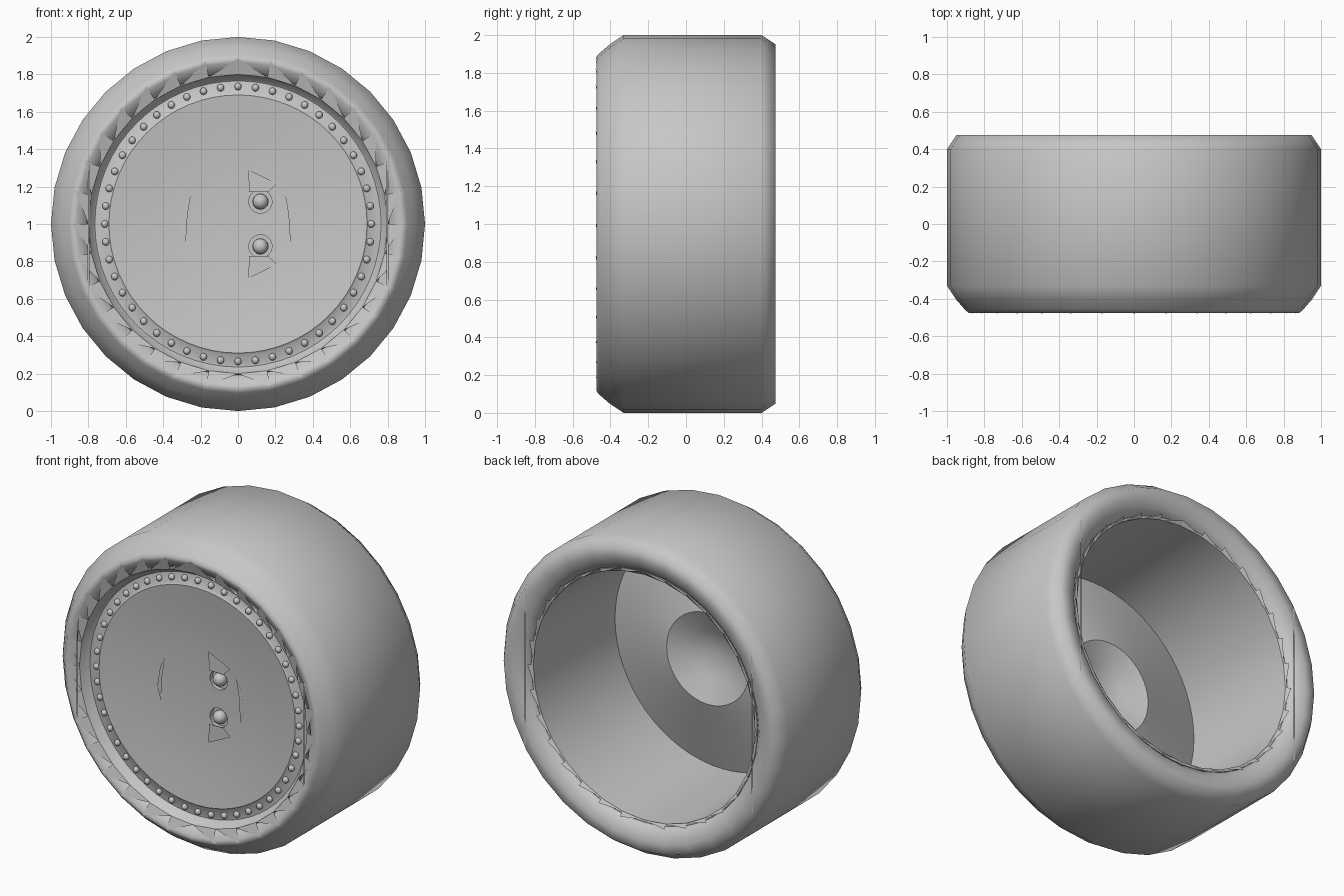
import bpy, bmesh, math
from mathutils import Vector, Matrix

if "Cube" in bpy.data.objects:
    bpy.data.objects.remove(bpy.data.objects["Cube"])

grey = bpy.data.materials.new("plain grey")
grey.use_nodes = True
grey.diffuse_color = (0.57, 0.57, 0.57, 1)
grey.node_tree.nodes["Principled BSDF"].inputs["Base Color"].default_value = (0.57, 0.57, 0.57, 1)

CENTRE = Vector((0, 0, 1))


def finish(name, bm, smooth=None):
    """Turn a bmesh into a named object with the grey material."""
    mesh = bpy.data.meshes.new(name)
    bm.to_mesh(mesh)
    bm.free()
    obj = bpy.data.objects.new(name, mesh)
    bpy.context.collection.objects.link(obj)
    mesh.materials.append(grey)
    if smooth:
        bpy.ops.object.select_all(action="DESELECT")
        obj.select_set(True)
        bpy.context.view_layer.objects.active = obj
        bpy.ops.object.shade_smooth_by_angle(angle=math.radians(smooth))
    return obj


def revolve(name, profile, sides, closed, smooth):
    """Spin a (radius, y) profile round the wheel axis."""
    bm = bmesh.new()
    verts = [bm.verts.new((0, y, 1 + r)) for r, y in profile]
    edges = [bm.edges.new(pair) for pair in zip(verts, verts[1:])]
    if closed:
        edges.append(bm.edges.new((verts[-1], verts[0])))
    bmesh.ops.spin(bm, geom=verts + edges, cent=CENTRE, axis=(0, 1, 0),
                   angle=math.tau, steps=sides)
    bmesh.ops.remove_doubles(bm, verts=bm.verts, dist=0.0005)
    bmesh.ops.recalc_face_normals(bm, faces=bm.faces)
    return finish(name, bm, smooth)


def polar(radius, angle, y):
    return Vector((radius * math.sin(angle), y, 1 + radius * math.cos(angle)))


def add_face(bm, points, y):
    """Single face turned to the front or back, whichever y lies on."""
    face = bm.faces.new([bm.verts.new(p) for p in points])
    face.normal_update()
    if face.normal.y * y < 0:
        face.normal_flip()


def saw_teeth(name, inner, outer, y_in, y_out):
    """Saw teeth along a lip, leaning down both sides from the top."""
    bm = bmesh.new()
    step = math.tau / 32
    for i in range(16):
        for side in (-1, 1):
            a, b = side * i * step, side * (i + 1) * step
            add_face(bm, (polar(inner, a, y_in), polar(outer, a, y_out),
                          polar(inner, b, y_in)), y_in)
    return finish(name, bm)


def plates(name, outlines, y):
    """Flat plates from (x, z) outlines, facing away from the centre."""
    bm = bmesh.new()
    for outline in outlines:
        add_face(bm, [(x, y, z) for x, z in outline], y)
    return finish(name, bm)


# Tyre
revolve("tyre", [
    (0.79, -0.38), (0.815, -0.435), (0.845, -0.459), (0.865, -0.469), (0.885, -0.475),
    (0.905, -0.457), (0.95, -0.405), (1.0, -0.33), (1.0, 0.40), (0.95, 0.475),
    (0.89, 0.475), (0.835, 0.455), (0.80, 0.42), (0.79, 0.37)],
    32, True, 70)

# Rim: barrel, dished front plate, and at the back a raised cone with a hollow hub
rim = revolve("rim", [
    (0, -0.362), (0.28, -0.367), (0.50, -0.385), (0.69, -0.41), (0.70, -0.402),
    (0.765, -0.395), (0.772, -0.40), (0.80, -0.45), (0.808, -0.44),
    (0.795, -0.38), (0.795, 0.42), (0.78, 0.42), (0.755, -0.365), (0.29, -0.22),
    (0.15, -0.28), (0, -0.335)],
    64, False, 35)

# Two bolt sockets cut into the front plate
bm = bmesh.new()
for side in (-1, 1):
    place = Matrix.Translation((0.12, -0.385, 1 + 0.12 * side)) @ Matrix.Rotation(math.pi / 2, 4, "X")
    bmesh.ops.create_cone(bm, cap_ends=True, segments=24, radius1=0.062,
                          radius2=0.062, depth=0.1, matrix=place)
cutter = finish("socket_cutter", bm)
cutter.hide_render = True
cutter.hide_viewport = True
cut = rim.modifiers.new("sockets", "BOOLEAN")
cut.operation = "DIFFERENCE"
cut.object = cutter

# Bolts in the sockets
bm = bmesh.new()
for side in (-1, 1):
    bmesh.ops.create_uvsphere(bm, u_segments=16, v_segments=10, radius=0.042,
                              matrix=Matrix.Translation((0.12, -0.352, 1 + 0.12 * side)))
finish("bolts", bm, 60)

# Fan plates beyond each socket and crescents at the sides
fan = [(0.055, 0.29), (0.13, 0.255), (0.21, 0.215), (0.16, 0.17), (0.06, 0.17)]
plates("fan_plates", [[(x, 1 + s * z) for x, z in fan] for s in (-1, 1)], -0.376)
crescent = [(0.25, 1.17), (0.285, 1.10), (0.305, 0.97), (0.28, 0.89), (0.27, 1.05)]
plates("crescent_plates", [[(s * x, z) for x, z in crescent] for s in (-1, 1)], -0.376)

# Ring of small rivets round the front plate
bm = bmesh.new()
for i in range(48):
    spot = polar(0.735, i * math.tau / 48, -0.402)
    spot.x *= 0.97
    bmesh.ops.create_uvsphere(bm, u_segments=10, v_segments=6, radius=0.02,
                              matrix=Matrix.Translation(spot))
finish("rivets", bm, 60)

# Jagged lips where rim and tyre meet
saw_teeth("front_lip_teeth", 0.80, 0.885, -0.451, -0.478)
saw_teeth("back_lip_teeth", 0.78, 0.808, 0.421, 0.44)

# Narrow upright slivers at both sides of the lips
for name, y, half in (("front_slivers", -0.476, 0.33), ("back_slivers", 0.477, 0.5)):
    sliver = [(0.795, 1 - half), (0.805, 1 - half), (0.80, 1 + half), (0.79, 1 + half)]
    plates(name, [[(s * x, z) for x, z in sliver] for s in (-1, 1)], y)
